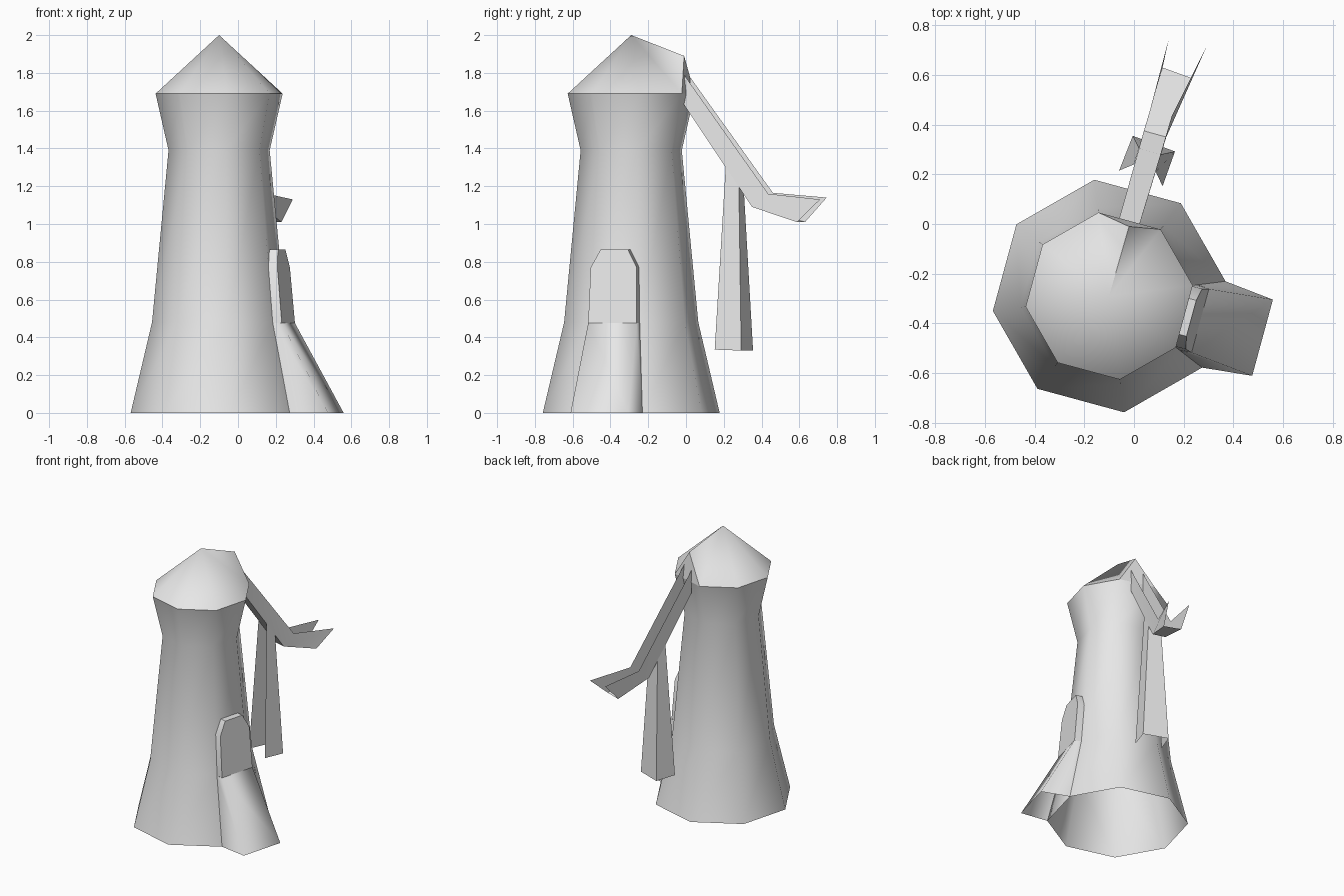
import bpy, bmesh, math
from mathutils import Vector

if "Cube" in bpy.data.objects:
    bpy.data.objects.remove(bpy.data.objects["Cube"])

CX, CY = -0.10, -0.29          # tower axis
SIDES, TURN = 8, math.radians(7.3)

stone = bpy.data.materials.new("light_grey")
stone.diffuse_color = (0.8, 0.8, 0.8, 1)
stone.use_nodes = True
stone.node_tree.nodes["Principled BSDF"].inputs["Base Color"].default_value = stone.diffuse_color


def make(name, verts, faces, angle=60):
    mesh = bpy.data.meshes.new(name)
    mesh.from_pydata([tuple(v) for v in verts], [], faces)
    bm = bmesh.new()
    bm.from_mesh(mesh)
    bmesh.ops.recalc_face_normals(bm, faces=bm.faces)
    bm.to_mesh(mesh)
    bm.free()
    mesh.materials.append(stone)
    ob = bpy.data.objects.new(name, mesh)
    bpy.context.collection.objects.link(ob)
    bpy.ops.object.select_all(action='DESELECT')
    ob.select_set(True)
    bpy.context.view_layer.objects.active = ob
    bpy.ops.object.shade_smooth_by_angle(angle=math.radians(angle))
    return ob


def ring(r, z):
    return [Vector((CX + r * math.cos(TURN + k * math.tau / SIDES),
                    CY + r * math.sin(TURN + k * math.tau / SIDES), z))
            for k in range(SIDES)]


def strips(rows, n, closed=False):
    """Quads between consecutive rows of n points."""
    return [(a * n + k, a * n + (k + 1) % n, (a + 1) * n + (k + 1) % n, (a + 1) * n + k)
            for a in range(rows - 1) for k in range(n if closed else n - 1)]


# Tower wall: flared octagon, open underneath
profile = [(0.472, 0), (0.358, 0.48), (0.270, 1.39), (0.339, 1.69)]
make("tower_wall", [v for r, z in profile for v in ring(r, z)],
     strips(len(profile), SIDES, True))

# Roof: pointed cap with a small gable on the arm side
roof = ring(0.339, 1.69) + [Vector((CX, CY, 2.0)), Vector((-0.02, -0.01, 1.89))]
faces = [(k, (k + 1) % SIDES, 8) for k in range(SIDES) if k != 1]
make("roof", roof, faces + [(1, 9, 8), (9, 2, 8), (1, 2, 9)])

# Doorway frame of reference: radial distance, sideways offset, height
A = TURN - math.pi / SIDES
out = Vector((math.cos(A), math.sin(A), 0))
side = Vector((-math.sin(A), math.cos(A), 0))


def at(r, w, z):
    return Vector((CX, CY, z)) + out * r + side * w


# Door: chamfered arch panel with a rim running back into the wall
arch = [(0.380, 0.133, 0.475), (0.354, 0.126, 0.77), (0.343, 0.075, 0.865)]
front = [at(r, -w, z) for r, w, z in arch] + [at(r, w, z) for r, w, z in reversed(arch)]
inner = [(0.329, 0.136, 0.475), (0.290, 0.126, 0.77), (0.285, 0.075, 0.865)]
back = [at(r, -w, z) for r, w, z in inner] + [at(r, w, z) for r, w, z in reversed(inner)]
make("door", front + back, [tuple(range(6))] + strips(2, 6), 40)

# Ramp: slope from the door sill to the ground with side walls
section = [((0.331, 0.137, 0.475), (0.436, 0.180, 0)),
           ((0.380, 0.133, 0.475), (0.640, 0.159, 0))]
top = [at(*section[i][0]) if s > 0 else at(section[i][0][0], -section[i][0][1], 0.475)
       for i, s in ((0, -1), (1, -1), (1, 1), (0, 1))]
foot = [at(*section[i][1]) if s > 0 else at(section[i][1][0], -section[i][1][1], 0)
        for i, s in ((0, -1), (1, -1), (1, 1), (0, 1))]
make("ramp", top + foot, strips(2, 4), 120)

# Chute arm: open channel, each row is left rim, left floor, right floor, right rim
chute = [(-0.06, 0.02, 1.78), (-0.06, 0.02, 1.61), (0.02, -0.01, 1.63), (0.02, -0.01, 1.79),
         (0.065, 0.46, 1.165), (0.04, 0.375, 1.09), (0.13, 0.35, 1.09), (0.152, 0.435, 1.16),
         (0.14, 0.745, 1.14), (0.115, 0.63, 1.01), (0.23, 0.588, 1.01), (0.29, 0.71, 1.13)]
make("chute_arm", chute, strips(3, 4), 30)

# Chute support: tapered three-sided post, open towards the tower
post = [(0.088, 0.21, 1.30), (0.108, 0.28, 1.20), (0.02, 0.305, 1.20), (0.0, 0.24, 1.29),
        (0.115, 0.152, 0.335), (0.165, 0.292, 0.33), (-0.005, 0.355, 0.33), (-0.06, 0.215, 0.335)]
make("chute_support", post, strips(2, 4), 30)
